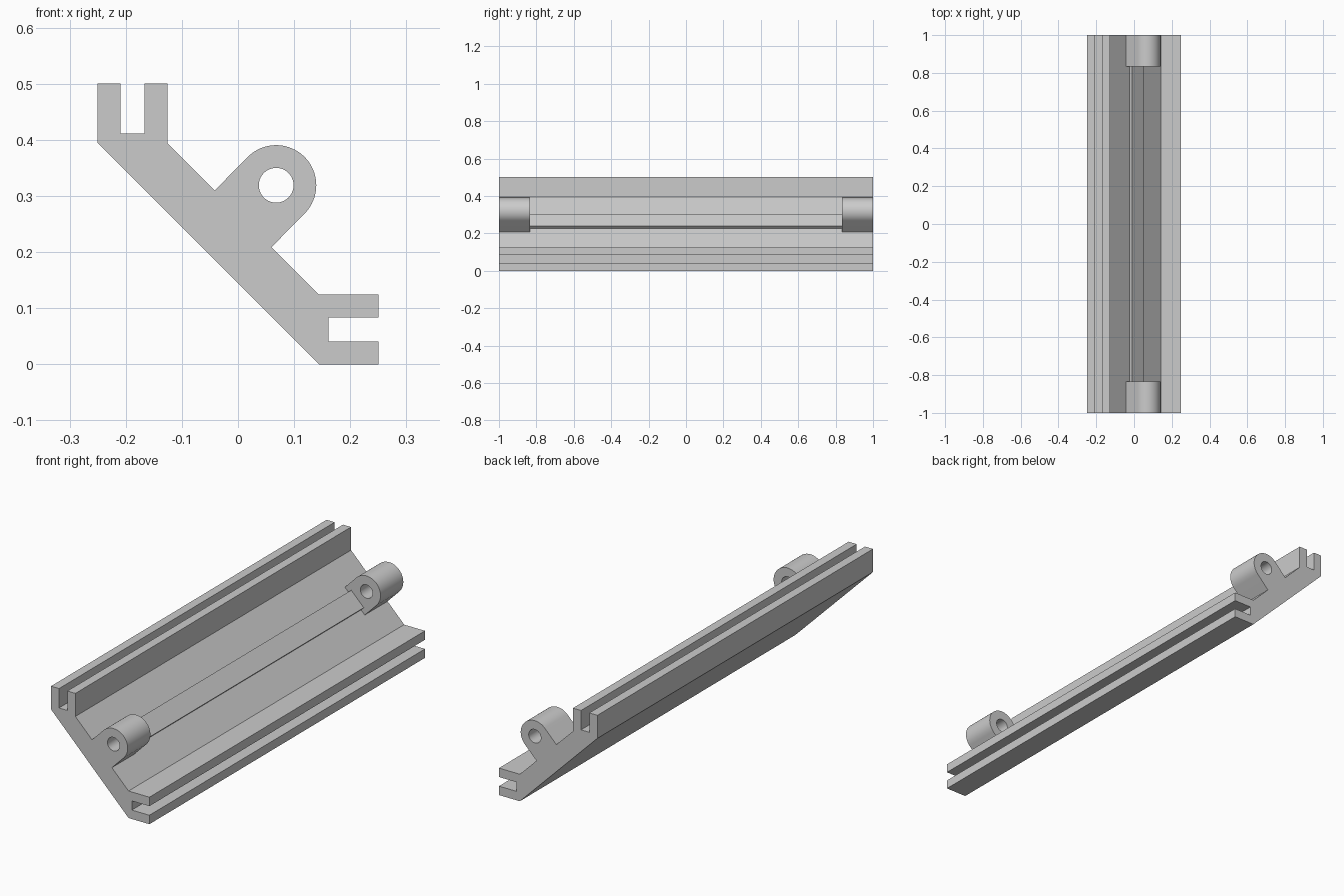
import bpy
import math

cube = bpy.data.objects.get("Cube")
if cube:
    bpy.data.objects.remove(cube, do_unlink=True)

grey = bpy.data.materials.new("plain grey")
grey.use_nodes = True
grey.diffuse_color = (0.6, 0.6, 0.6, 1)
grey.node_tree.nodes["Principled BSDF"].inputs["Base Color"].default_value = (0.6, 0.6, 0.6, 1)


def extrude(name, loops, y0, y1):
    """Solid from closed x-z outlines (inner loops are holes), spanning y0 to y1."""
    curve = bpy.data.curves.new(name, "CURVE")
    curve.dimensions = "2D"
    curve.fill_mode = "BOTH"
    curve.extrude = (y1 - y0) / 2
    for loop in loops:
        spline = curve.splines.new("POLY")
        spline.points.add(len(loop) - 1)
        for point, (x, z) in zip(spline.points, loop):
            point.co = (x, z, 0, 1)
        spline.use_cyclic_u = True
    obj = bpy.data.objects.new(name, curve)
    bpy.context.collection.objects.link(obj)
    obj.location.y = (y0 + y1) / 2
    obj.rotation_euler.x = math.pi / 2
    bpy.ops.object.select_all(action="DESELECT")
    obj.select_set(True)
    bpy.context.view_layer.objects.active = obj
    bpy.ops.object.convert(target="MESH")
    obj = bpy.context.object
    bpy.ops.object.transform_apply(location=True, rotation=True, scale=True)
    bpy.ops.object.mode_set(mode="EDIT")
    bpy.ops.mesh.select_all(action="SELECT")
    bpy.ops.mesh.remove_doubles(threshold=0.0001)
    bpy.ops.mesh.normals_make_consistent(inside=False)
    bpy.ops.object.mode_set(mode="OBJECT")
    obj.data.materials.clear()
    obj.data.materials.append(grey)
    return obj


def arc(cx, cz, r, start, end, n):
    angles = [math.radians(start + (end - start) * i / n) for i in range(n + 1)]
    return [(cx + r * math.cos(a), cz + r * math.sin(a)) for a in angles]


def slope(along, height):
    """Point on the sloping face: along it from the middle, and out from it."""
    d = math.sqrt(0.5)
    return (0.009 + (along + height) * d, 0.259 + (height - along) * d)


# Rail: slotted upper arm, mirrored across the diagonal into the lower arm
arm = [(-0.25, 0.394), (-0.25, 0.5), (-0.209, 0.5), (-0.209, 0.411),
       (-0.167, 0.411), (-0.167, 0.5), (-0.126, 0.5), (-0.126, 0.394)]
rail = extrude("rail", [arm + [(z - 0.25, x + 0.25) for x, z in reversed(arm)]], -1, 1)

# Low ridge along the slope, between the lugs
ridge = extrude("ridge", [[slope(-0.045, -0.02), slope(-0.045, 0.019),
                           slope(0.045, 0.019), slope(0.045, -0.02)]], -0.9, 0.9)

# Round-ended lugs with a bore, one at each end
cx, cz, radius = 0.068, 0.319, 0.0715
outline = arc(cx, cz, radius, -45, 135, 40) + [slope(-radius, -0.02), slope(radius, -0.02)]
bore = arc(cx, cz, 0.031, 0, 351, 39)
lugs = [extrude("front_lug", [outline, bore], -1, -0.835),
        extrude("back_lug", [outline, bore], 0.835, 1)]

# Fuse everything into one body
for part in [ridge] + lugs:
    bpy.ops.object.select_all(action="DESELECT")
    rail.select_set(True)
    bpy.context.view_layer.objects.active = rail
    union = rail.modifiers.new("union", "BOOLEAN")
    union.operation = "UNION"
    union.solver = "EXACT"
    union.object = part
    bpy.ops.object.modifier_apply(modifier=union.name)
    bpy.data.objects.remove(part, do_unlink=True)
bpy.ops.object.shade_smooth_by_angle(angle=math.radians(30))
